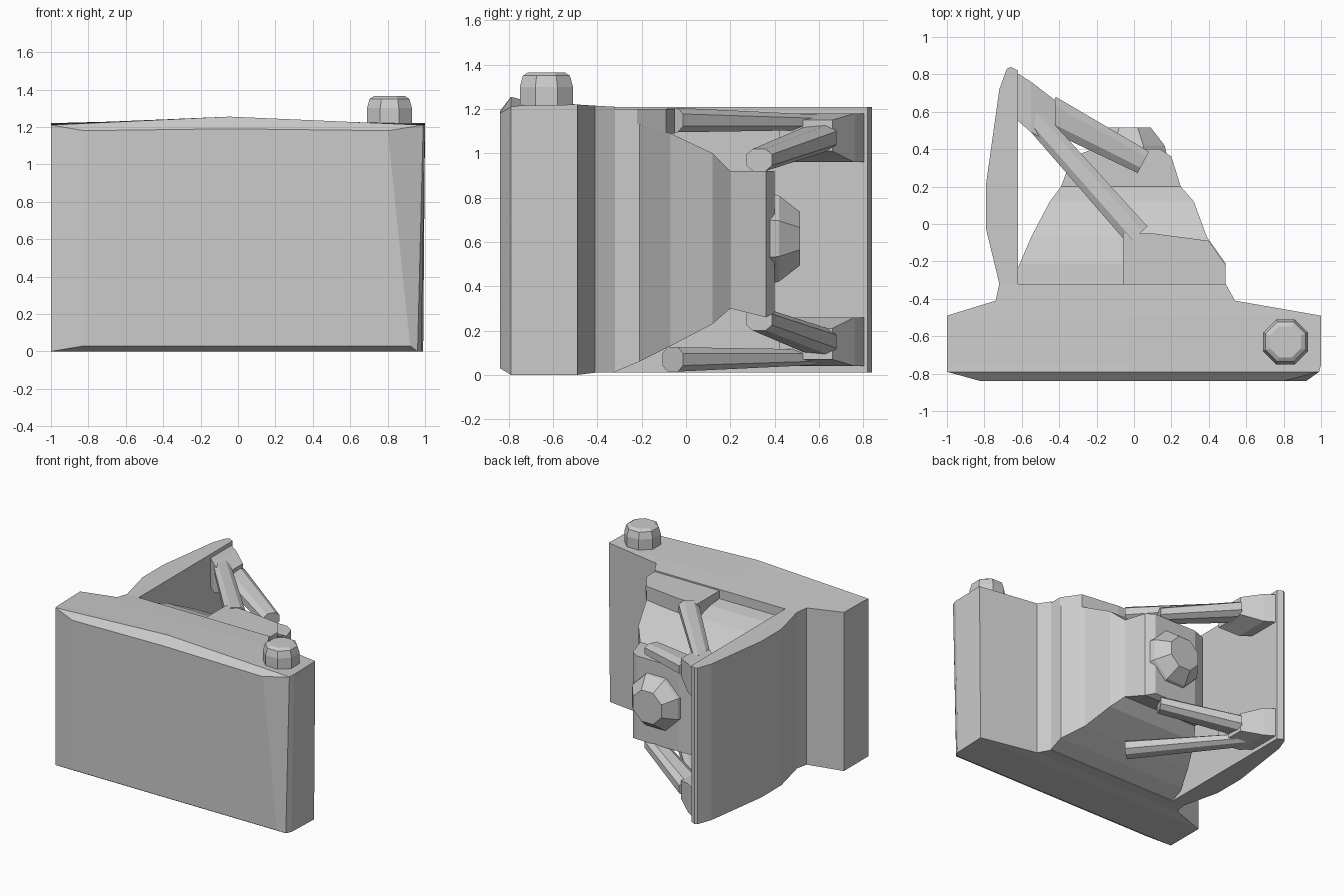
import bpy, bmesh, math
from mathutils import Vector

if "Cube" in bpy.data.objects:
    bpy.data.objects.remove(bpy.data.objects["Cube"])

MID_Z = 0.61   # mirror height for the upper / lower linkages


def loft(name, rings):
    """Skin a list of equal-length point rings and cap both ends."""
    bm = bmesh.new()
    vs = [[bm.verts.new(p) for p in r] for r in rings]
    n = len(vs[0])
    for a, b in zip(vs, vs[1:]):
        for i in range(n):
            j = (i + 1) % n
            bm.faces.new((a[i], a[j], b[j], b[i]))
    bm.faces.new(vs[0])
    bm.faces.new(vs[-1])
    bmesh.ops.recalc_face_normals(bm, faces=bm.faces)
    me = bpy.data.meshes.new(name)
    bm.to_mesh(me)
    bm.free()
    ob = bpy.data.objects.new(name, me)
    bpy.context.collection.objects.link(ob)
    return ob


def rect(y, x0, x1, z0, z1, peak=0.0, inset=0.0):
    """Section in the xz plane with a middle point on the top edge."""
    return [(x0, y, z0), (x1 - inset, y, z0), (x1, y, z1),
            ((x0 + x1) / 2 - 0.04, y, z1 + peak), (x0, y, z1)]


def prism(name, outline, z0, z1):
    return loft(name, [[(x, y, z) for x, y in outline] for z in (z0, z1)])


def octagon(center, r, axis, sides=8):
    c = Vector(center)
    pts = []
    for i in range(sides):
        a = math.tau * (i + 0.5) / sides
        u, v = r * math.cos(a), r * math.sin(a)
        pts.append(c + Vector((u, v, 0) if axis == 'Z' else (u, 0, v)))
    return pts


def arm(name, p, q, w0, w1, h0, h1):
    """Tapered bar with chamfered section running from p to q."""
    p, q = Vector(p), Vector(q)
    d = (q - p).normalized()
    side = Vector((-d.y, d.x, 0)).normalized()
    up = Vector((0, 0, 1))
    prof = [(-.5, -.25), (-.25, -.5), (.25, -.5), (.5, -.25), (.5, .25), (.25, .5), (-.25, .5), (-.5, .25)]
    return loft(name, [[c + side * u * w + up * v * h for u, v in prof]
                       for c, w, h in ((p, w0, h0), (q, w1, h1))])


def mirror_down(ob, name):
    """Lower copy of an upper part."""
    me = ob.data.copy()
    for v in me.vertices:
        v.co.z = 2 * MID_Z - v.co.z
    me.flip_normals()
    low = bpy.data.objects.new(name, me)
    bpy.context.collection.objects.link(low)


# main body slab with bevelled front and a stepped rear frame
loft("body", [
    rect(-0.84, -0.82, 0.80, 0.03, 1.18, 0.01, -0.12),
    rect(-0.79, -1.0, 0.99, 0.0, 1.21, 0.045, 0.03),
    rect(-0.75, -1.0, 1.0, 0.0, 1.215, 0.03, 0.02),
    rect(-0.49, -1.0, 1.0, 0.0, 1.22, 0.0, 0.01),
    rect(-0.41, -0.74, 0.54, 0.01, 1.215),
    rect(-0.32, -0.72, 0.49, 0.01, 1.21),
])

# winding knob
loft("knob", [octagon((0.81, -0.63, z), r, 'Z')
              for z, r in ((1.20, 0.13), (1.30, 0.13), (1.35, 0.115), (1.365, 0.09))])

# bowed fold-out door
prism("door", [(-0.72, -0.32), (-0.62, -0.32), (-0.62, 0.82), (-0.66, 0.84),
               (-0.68, 0.83), (-0.72, 0.72), (-0.79, 0.22), (-0.79, -0.03)], 0.01, 1.21)

# bellows narrowing to the lens board
loft("bellows", [
    rect(-0.33, -0.66, 0.49, 0.01, 1.14),
    rect(-0.21, -0.61, 0.49, 0.06, 1.13),
    rect(-0.07, -0.55, 0.39, 0.13, 1.09),
    rect(0.12, -0.45, 0.32, 0.23, 1.00),
    rect(0.20, -0.39, 0.25, 0.30, 0.92),
])

# lens board
loft("lens_board", [
    rect(0.20, -0.39, 0.25, 0.30, 0.92),
    rect(0.36, -0.33, 0.20, 0.26, 0.92),
    rect(0.40, -0.22, 0.14, 0.28, 0.92),
])

# lens
loft("lens", [octagon((-0.03, y, 0.615), r, 'Y')
              for y, r in ((0.38, 0.22), (0.42, 0.21), (0.515, 0.13))])

# shoulder plate that carries the upper linkage
prism("shoulder_plate", [(-0.06, -0.33), (0.49, -0.33), (0.49, -0.22), (0.40, -0.09),
                         (0.10, -0.05), (-0.06, -0.05)], 1.09, 1.20)

# linkage: knuckle on the door, long arm to the body, short arm to the lens board
knuckle = loft("upper_knuckle", [
    [(x, y0, z0), (x, y1, z0), (x, y1, z1), (x, y0, z1)]
    for x, y0, y1, z0, z1 in ((-0.63, 0.56, 0.81, 0.96, 1.18), (-0.55, 0.49, 0.76, 0.96, 1.18),
                              (-0.42, 0.42, 0.66, 1.01, 1.15))])
long_arm = arm("upper_long_arm", (-0.54, 0.57, 1.14), (0.02, -0.06, 1.15), 0.12, 0.14, 0.07, 0.11)
short_arm = arm("upper_short_arm", (-0.46, 0.60, 1.07), (0.05, 0.33, 0.97), 0.18, 0.13, 0.12, 0.10)
for ob in (knuckle, long_arm, short_arm):
    mirror_down(ob, ob.name.replace("upper", "lower"))
